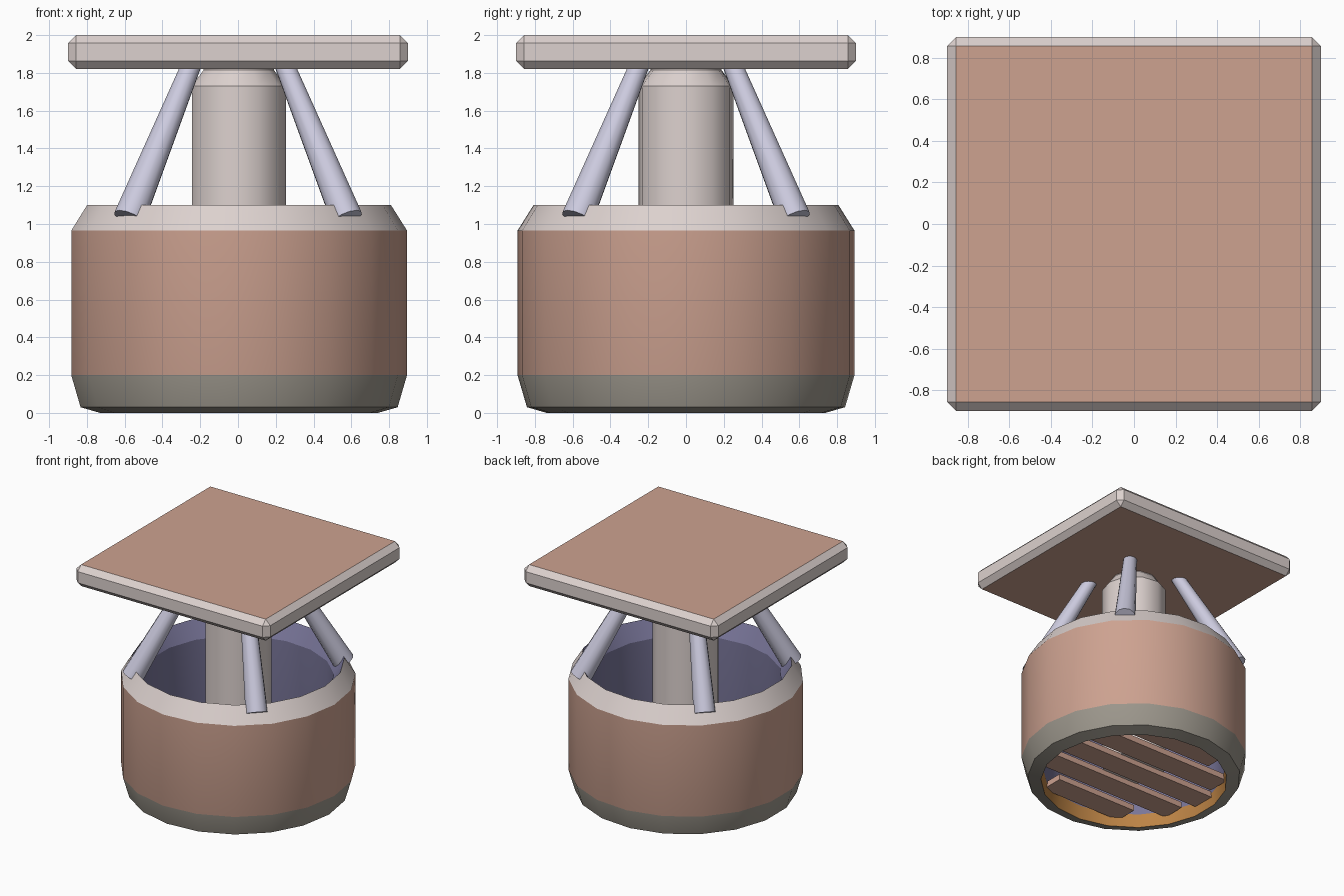
import bpy, bmesh, math
from mathutils import Vector

if "Cube" in bpy.data.objects:
    bpy.data.objects.remove(bpy.data.objects["Cube"])


def mat(name, rgb):
    m = bpy.data.materials.new(name)
    m.diffuse_color = (*rgb, 1.0)
    m.use_nodes = True
    m.node_tree.nodes["Principled BSDF"].inputs["Base Color"].default_value = m.diffuse_color
    return m


CLAY = mat("clay", (0.61, 0.36, 0.28))
PALE = mat("pale_trim", (0.72, 0.64, 0.62))
GREY = mat("grey_base", (0.33, 0.305, 0.26))
BLUE = mat("blue_lining", (0.19, 0.18, 0.32))
STEEL = mat("lavender_strut", (0.60, 0.59, 0.73))
ORANGE = mat("orange_ring", (0.51, 0.23, 0.06))


def finish(name, bm, mats, smooth=None):
    bmesh.ops.recalc_face_normals(bm, faces=bm.faces[:])
    me = bpy.data.meshes.new(name)
    bm.to_mesh(me)
    bm.free()
    for m in mats:
        me.materials.append(m)
    if smooth:
        me.polygons.foreach_set("use_smooth", [True] * len(me.polygons))
        me.set_sharp_from_angle(angle=math.radians(smooth))
    ob = bpy.data.objects.new(name, me)
    bpy.context.collection.objects.link(ob)
    return ob


def lathe(name, profile, sides, mats, bands, closed, smooth):
    """Turn a (radius, z) profile; bands gives the material of each profile segment."""
    bm = bmesh.new()
    rings = []
    for r, z in profile:
        rings.append([bm.verts.new((r * math.cos(a), r * math.sin(a), z))
                      for a in (2 * math.pi * i / sides for i in range(sides))])
    count = len(rings) if closed else len(rings) - 1
    for k in range(count):
        lo, hi = rings[k], rings[(k + 1) % len(rings)]
        for i in range(sides):
            j = (i + 1) % sides
            f = bm.faces.new((lo[i], lo[j], hi[j], hi[i]))
            f.material_index = bands[k]
    if not closed:
        bm.faces.new(rings[0])
        bm.faces.new(rings[-1])
    return finish(name, bm, mats, smooth)


# Hollow drum: grey foot, clay wall, pale rim, blue lining, orange inner foot ring
lathe("drum",
      [(0.74, 0.0), (0.845, 0.03), (0.895, 0.2), (0.895, 0.965),
       (0.81, 1.1), (0.73, 0.965), (0.725, 0.11)],
      19, [GREY, CLAY, PALE, BLUE, ORANGE], [0, 0, 1, 2, 3, 3, 4], True, 25)

# Central post
lathe("post", [(0.255, 0.12), (0.255, 1.73), (0.19, 1.815), (0.19, 1.84)],
      11, [PALE], [0, 0, 0], False, 36)

# Floor grating slats
for i in range(-2, 3):
    y = i * 0.28
    half = math.sqrt(0.73 ** 2 - (abs(y) + 0.06) ** 2)
    bm = bmesh.new()
    bmesh.ops.create_cube(bm, size=1)
    for v in bm.verts:
        v.co = (v.co.x * 2 * half, y + v.co.y * 0.2, 0.1 + v.co.z * 0.05)
    finish(f"floor_slat_{i + 3}", bm, [CLAY])

# Four tapered struts from the rim to the roof
for sx in (-1, 1):
    for sy in (-1, 1):
        a = Vector((0.576 * sx, 0.576 * sy, 1.03))
        b = Vector((0.235 * sx, 0.235 * sy, 1.87))
        d = b - a
        bm = bmesh.new()
        bmesh.ops.create_cone(bm, cap_ends=True, segments=12, radius1=0.086,
                              radius2=0.052, depth=d.length)
        rot = d.to_track_quat('Z', 'Y')
        for v in bm.verts:
            v.co = rot @ v.co + (a + b) / 2
        finish(f"strut_{'left' if sx < 0 else 'right'}_{'front' if sy < 0 else 'back'}",
               bm, [STEEL], 35)

# Square roof slab with chamfered pale edges and clay top and underside
bm = bmesh.new()
bmesh.ops.create_cube(bm, size=1)
for v in bm.verts:
    v.co = (v.co.x * 1.8, v.co.y * 1.8, 1.91 + v.co.z * 0.18)
bmesh.ops.bevel(bm, geom=bm.edges[:], offset=0.043, segments=1,
                affect='EDGES', profile=0.5)
bm.normal_update()
for f in bm.faces:
    f.material_index = 1 if abs(f.normal.z) > 0.95 else 0
finish("roof_slab", bm, [PALE, CLAY])
